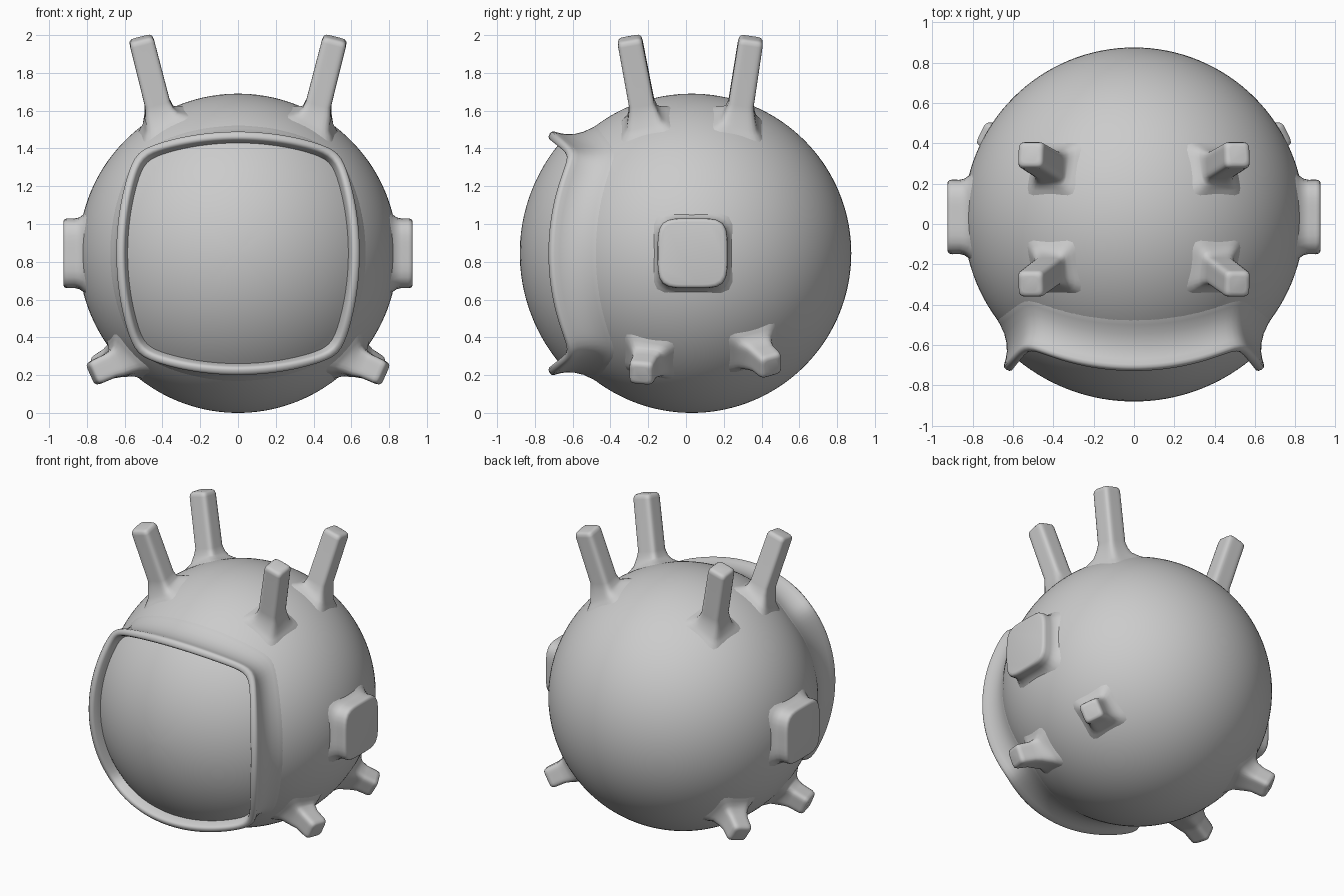
import bpy, bmesh, math
from mathutils import Vector

if "Cube" in bpy.data.objects:
    bpy.data.objects.remove(bpy.data.objects["Cube"])

C = Vector((0, 0.03, 0.845))   # centre of the shell
R = 0.845


def rounded_square(n, count):
    """Unit rounded square, sampled evenly by angle."""
    pts = []
    for i in range(count):
        a = 2 * math.pi * i / count
        c, s = math.cos(a), math.sin(a)
        k = (abs(c) ** n + abs(s) ** n) ** (-1 / n)
        pts.append((c * k, s * k))
    return pts


def finish(name, bm, angle=40, mirror=False):
    bmesh.ops.recalc_face_normals(bm, faces=bm.faces)
    me = bpy.data.meshes.new(name)
    bm.to_mesh(me)
    bm.free()
    ob = bpy.data.objects.new(name, me)
    bpy.context.collection.objects.link(ob)
    bpy.ops.object.select_all(action='DESELECT')
    ob.select_set(True)
    bpy.context.view_layer.objects.active = ob
    bpy.ops.object.shade_smooth_by_angle(angle=math.radians(angle))
    if mirror:
        ob.modifiers.new("Mirror", 'MIRROR').use_mirror_merge = False
    return ob


def loft(name, rings, cap_start=False, cap_end=False, **kw):
    bm = bmesh.new()
    loops = [[bm.verts.new(p) for p in ring] for ring in rings]
    n = len(loops[0])
    for a, b in zip(loops, loops[1:]):
        for i in range(n):
            j = (i + 1) % n
            bm.faces.new((a[i], a[j], b[j], b[i]))
    if cap_start:
        bm.faces.new(loops[0])
    if cap_end:
        bm.faces.new(loops[-1])
    return finish(name, bm, **kw)


def face_ring(s, r, n=13):
    """Rounded square of slope s seen from the centre, at radius r."""
    return [C + Vector((u * s, -1, v * s)).normalized() * r
            for u, v in rounded_square(n, 144)]


def section(centre, d, w, n):
    """Rounded square of half width w across direction d."""
    y = Vector((0, 1, 0))
    u = (y - d * d.dot(y)).normalized()
    v = d.cross(u)
    return [centre + u * (a * w) + v * (b * w) for a, b in rounded_square(n, 40)]


def post(name, base, tip):
    """Square peg whose flared foot follows the shell."""
    base, tip = Vector(base), Vector(tip)
    nrm = (base - C).normalized()
    base = C + nrm * R
    d = (tip - base).normalized()
    length = (tip - base).length
    rings = [section(base + nrm * h, nrm, w, 6)
             for h, w in ((-0.03, 0.155), (0.0, 0.118), (0.018, 0.097))]
    for t, w in ((0.06, 0.078), (0.10, 0.068), (length - 0.03, 0.066),
                 (length - 0.012, 0.062), (length - 0.003, 0.053), (length, 0.04)):
        rings.append(section(base + d * t, d, w, 6))
    loft(name, rings, cap_end=True, angle=50, mirror=True)


# Round shell, open behind the visor
bm = bmesh.new()
bmesh.ops.create_uvsphere(bm, u_segments=128, v_segments=72, radius=R)
bmesh.ops.translate(bm, verts=bm.verts, vec=C)
hidden = [v for v in bm.verts if v.co.y < C.y
          and max(abs(v.co.x), abs(v.co.z - C.z)) < 0.95 * (C.y - v.co.y)]
bmesh.ops.delete(bm, geom=hidden, context='VERTS')
finish("helmet_shell", bm)

# Bulging visor glass
loft("visor", [face_ring(0.02 + 0.825 * i / 16, 0.91) for i in range(17)],
     cap_start=True)

# Raised rim blending back into the shell
rim = [(0.845, 0.90), (0.825, 0.925), (0.803, 0.955), (0.802, 0.968),
       (0.815, 0.978), (0.845, 0.983), (0.87, 0.981), (0.887, 0.97),
       (0.91, 0.945), (0.95, 0.915), (1.02, 0.885), (1.12, 0.862),
       (1.25, 0.849), (1.38, 0.843), (1.5, 0.83)]
loft("visor_rim", [face_ring(s, r) for s, r in rim], angle=60)

# Side ear pads
X = Vector((1, 0, 0))
pad = [(-0.07, 0.25), (-0.03, 0.207), (-0.005, 0.19), (0.02, 0.184),
       (0.055, 0.185), (0.07, 0.182), (0.077, 0.176), (0.08, 0.165)]
loft("ear_pads", [section(Vector((R + h, 0.035, C.z)), X, w, 4.5) for h, w in pad],
     cap_end=True, mirror=True)

# Top antennae and lower pegs
post("front_antennae", (0.40, -0.215, 1.54), (0.515, -0.30, 1.985))
post("rear_antennae", (0.40, 0.275, 1.54), (0.515, 0.345, 1.985))
post("front_pegs", (0.60, -0.20, 0.28), (0.775, -0.24, 0.205))
post("rear_pegs", (0.59, 0.36, 0.33), (0.735, 0.455, 0.245))
